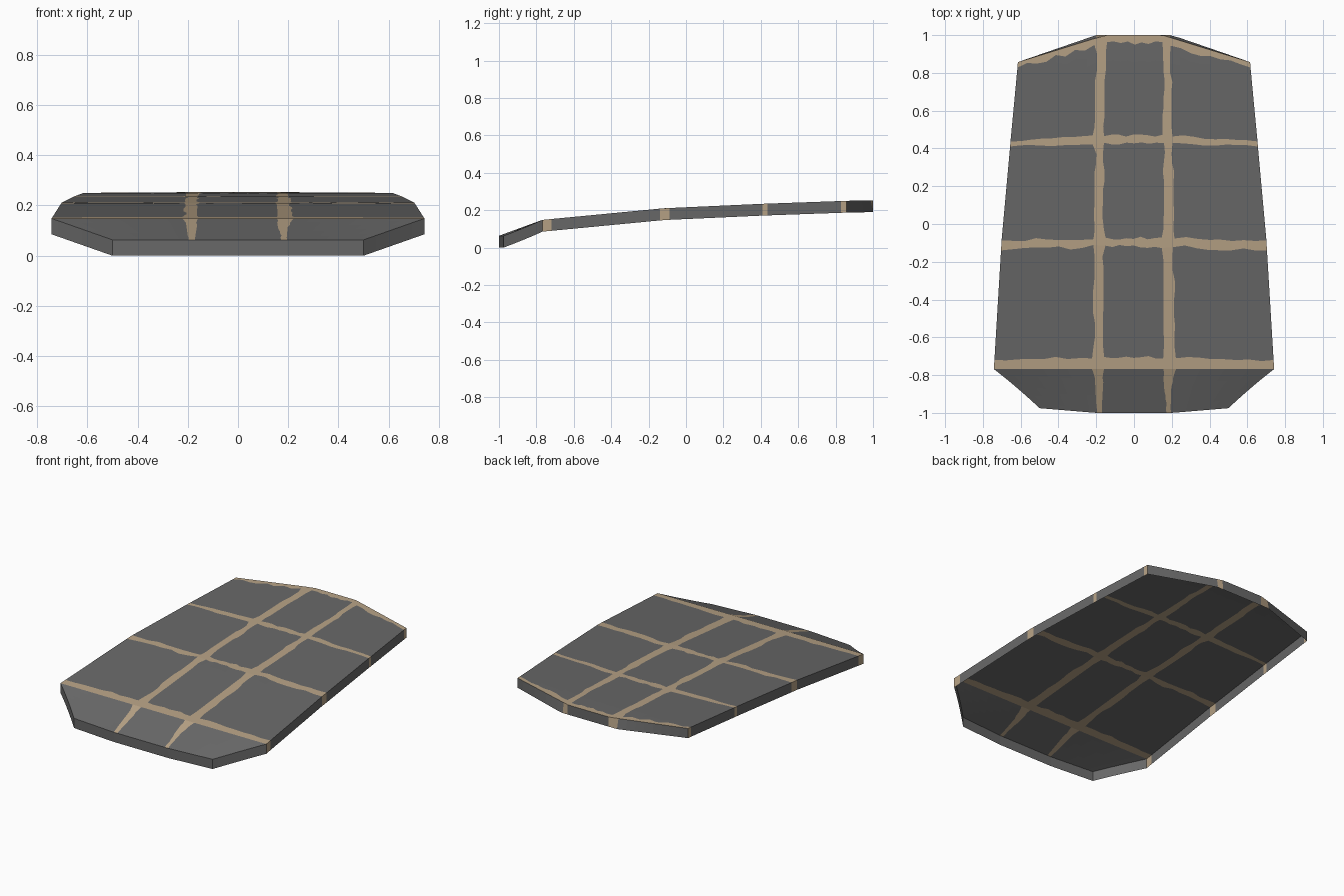
import bpy
import bmesh
import random

if "Cube" in bpy.data.objects:
    bpy.data.objects.remove(bpy.data.objects["Cube"])

random.seed(4)
THICK = 0.063
N = 8            # columns per tile
STEPS = 10       # rows per tile

# Long profile of the top surface: (y, z)
PROFILE = [(-1.0, 0.063), (-0.768, 0.148), (-0.12, 0.210),
           (0.41, 0.234), (0.86, 0.250), (1.0, 0.253)]

# Row lines: (y at middle, y at edge, half width, flat middle, jagged amount)
ROWS = [(-1.0, -0.975, 0.50, 0.2, 0),
        (-0.768, -0.768, 0.742, 0.2, 0),
        (-0.706, -0.720, 0.739, 0.2, 0.008),
        (-0.120, -0.140, 0.704, 0.2, 0.010),
        (-0.075, -0.087, 0.701, 0.2, 0.008),
        (0.426, 0.410, 0.656, 0.2, 0.006),
        (0.468, 0.437, 0.654, 0.2, 0.006),
        (0.957, 0.828, 0.617, 0.15, 0.012),
        (1.0, 0.857, 0.615, 0.15, 0)]


def lerp(a, b, t):
    return a + (b - a) * t


def height(y):
    for (y0, z0), (y1, z1) in zip(PROFILE, PROFILE[1:]):
        if y <= y1:
            return lerp(z0, z1, (y - y0) / (y1 - y0))
    return PROFILE[-1][1]


def row_y(row, x, flat):
    yc, ye, w = row[:3]
    return lerp(yc, ye, max(0.0, (abs(x) - flat) / (w - flat)))


def columns(w, left, right):
    """Points across the slab; left and right are the joint (inner, outer) x."""
    xs = [lerp(-w, -left[1], k / N) for k in range(N + 1)]
    xs += [lerp(-left[0], right[0], k / N) for k in range(N + 1)]
    xs += [lerp(right[1], w, k / N) for k in range(N + 1)]
    return xs


def make_material(name, colour):
    m = bpy.data.materials.new(name)
    m.diffuse_color = (*colour, 1)
    m.use_nodes = True
    m.node_tree.nodes["Principled BSDF"].inputs["Base Color"].default_value = m.diffuse_color
    return m


COLS = 3 * (N + 1)
jag = [[0 if c in (0, COLS - 1) else random.uniform(-r[4], r[4])
        for c in range(COLS)] for r in ROWS]

# Grid rows, with ragged joint widths held over a few rows
bm = bmesh.new()
top, rim, strip_is_joint = [], [], []
half = [[0.025, 0.025], [0.025, 0.025]]
for i in range(len(ROWS) - 1):
    a, b = ROWS[i], ROWS[i + 1]
    is_joint = i % 2 == 1
    steps = 1 if is_joint else STEPS
    last = i == len(ROWS) - 2
    for s in range(steps + (1 if last else 0)):
        t = s / steps
        w = lerp(a[2], b[2], t)
        yc = lerp(a[0], b[0], t)
        mid = lerp(0.184, 0.172, (yc + 1) / 2) + 0.006 * (abs(yc) < 0.8)
        for side in half:
            for k in range(2):
                if random.random() < 0.4:
                    side[k] = random.choice([0.018, 0.024, 0.027, 0.030])
        # joints taper to the front and flare where they cross
        f = lerp(0.5, 1, t) if i == 0 else 1.25 if s == 0 else 1
        ends = [(mid - side[0] * f, mid + side[1] * f) for side in half]
        trow, brow = [], []
        for c, x in enumerate(columns(w, *ends)):
            y = lerp(row_y(a, x, a[3]) + jag[i][c],
                     row_y(b, x, b[3]) + jag[i + 1][c], t)
            # the front lip stays level across its width
            z = lerp(PROFILE[0][1], PROFILE[1][1], t) if i == 0 else height(y)
            trow.append(bm.verts.new((x, y, z)))
            # the back wall leans out slightly at the shoulders
            yb = row_y(b, x, 0.2) if last and s == steps else y
            brow.append((x, yb, z - THICK))
        top.append(trow)
        rim.append(brow)
        strip_is_joint.append(is_joint)

# Top faces; joints follow the strip and column rule
JOINT_COLS = (N, 2 * N + 1)
LAST = len(top) - 1
for r in range(LAST):
    for c in range(COLS - 1):
        face = bm.faces.new((top[r][c], top[r][c + 1],
                             top[r + 1][c + 1], top[r + 1][c]))
        face.material_index = int(strip_is_joint[r] or c in JOINT_COLS)

# Skirt walls around an open underside
loop = [(0, c) for c in range(COLS)]
loop += [(r, COLS - 1) for r in range(1, LAST + 1)]
loop += [(LAST, c) for c in range(COLS - 2, -1, -1)]
loop += [(r, 0) for r in range(LAST - 1, 0, -1)]
low = {k: bm.verts.new(rim[k[0]][k[1]]) for k in loop}
for p, q in zip(loop, loop[1:] + loop[:1]):
    face = bm.faces.new((low[p], low[q], top[q[0]][q[1]], top[p[0]][p[1]]))
    if p[0] != q[0]:
        joint = strip_is_joint[min(p[0], q[0])]
    else:
        joint = p[0] == LAST and min(p[1], q[1]) in JOINT_COLS
    face.material_index = int(joint)

# Curved stone slab with sandy joints
mesh = bpy.data.meshes.new("paved_slab")
bm.to_mesh(mesh)
bm.free()
mesh.materials.append(make_material("dark grey stone", (0.138, 0.138, 0.138)))
mesh.materials.append(make_material("sandy joint", (0.47, 0.36, 0.235)))
slab = bpy.data.objects.new("paved_slab", mesh)
bpy.context.collection.objects.link(slab)
